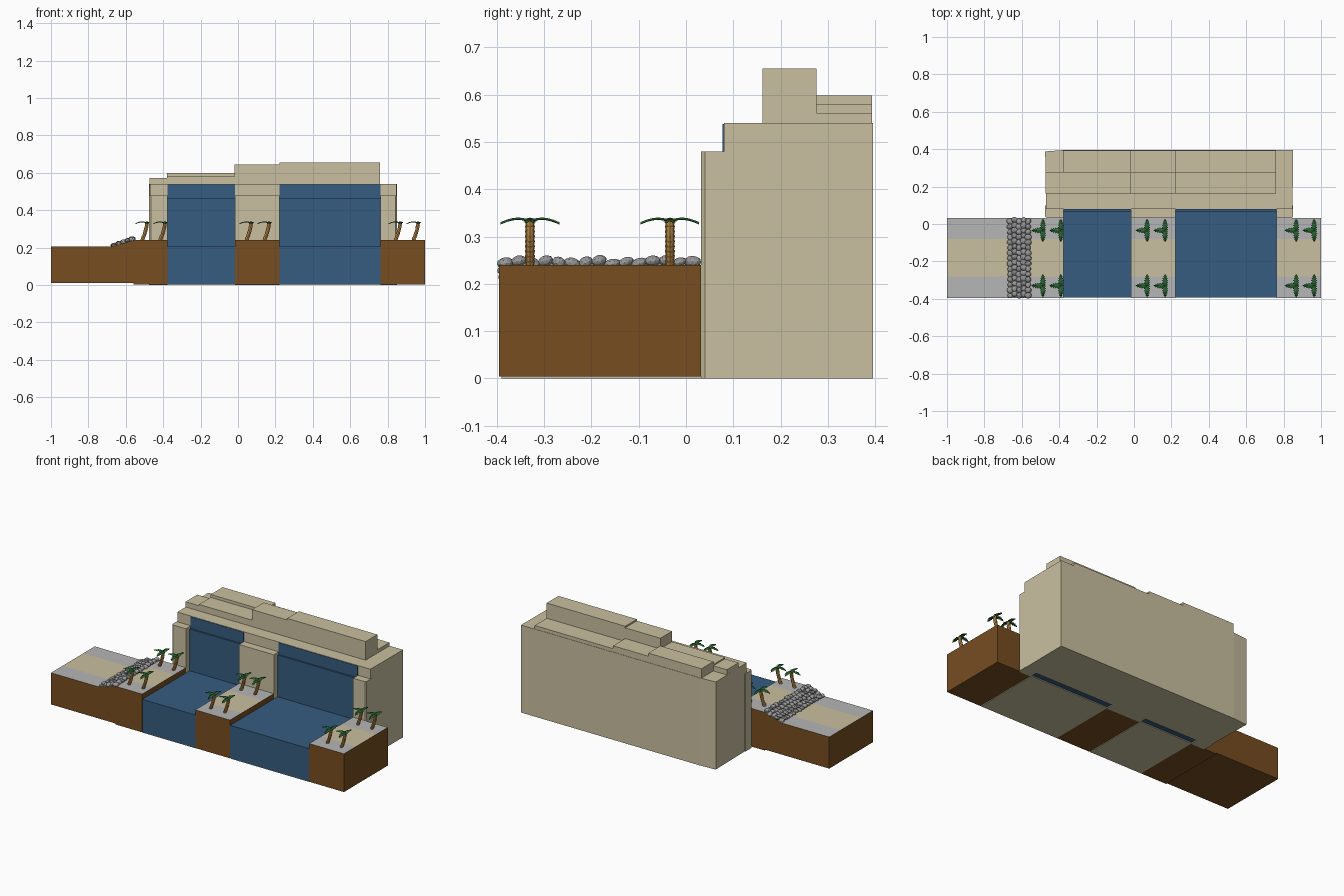
import bpy, bmesh, math, random
from mathutils import Matrix, Vector

if "Cube" in bpy.data.objects:
    bpy.data.objects.remove(bpy.data.objects["Cube"])

random.seed(4)


def material(name, rgb):
    m = bpy.data.materials.new(name)
    lin = [((c / 255 + 0.055) / 1.055) ** 2.4 for c in rgb]
    m.diffuse_color = (*lin, 1)
    m.use_nodes = True
    m.node_tree.nodes["Principled BSDF"].inputs["Base Color"].default_value = m.diffuse_color
    return m


STONE = material("sandstone", (201, 192, 160))
WATER = material("water blue", (53, 92, 128))
EARTH = material("earth brown", (119, 77, 33))
PAVING = material("paving grey", (182, 182, 182))
ROCK = material("rock grey", (152, 152, 153))
BARK = material("palm bark", (216, 160, 84))
LEAF = material("palm green", (42, 104, 52))


def add(name, bm, mats):
    bmesh.ops.recalc_face_normals(bm, faces=bm.faces)
    me = bpy.data.meshes.new(name)
    bm.to_mesh(me)
    bm.free()
    for m in mats:
        me.materials.append(m)
    ob = bpy.data.objects.new(name, me)
    bpy.context.collection.objects.link(ob)
    return ob


def prism(name, outline, z0, z1, mat):
    """Extrude an xy outline from z0 to z1."""
    bm = bmesh.new()
    low = [bm.verts.new((x, y, z0)) for x, y in outline]
    top = [bm.verts.new((x, y, z1)) for x, y in outline]
    bm.faces.new(low)
    bm.faces.new(top)
    n = len(outline)
    for i in range(n):
        j = (i + 1) % n
        bm.faces.new((low[i], low[j], top[j], top[i]))
    return add(name, bm, [mat])


def box(name, x0, x1, y0, y1, z0, z1, mat):
    return prism(name, [(x0, y0), (x1, y0), (x1, y1), (x0, y1)], z0, z1, mat)


def terrain(name, profile):
    """Extrude an xz profile along y; the top is striped paving / sand / paving."""
    bm = bmesh.new()
    rings = [[bm.verts.new((x, y, z)) for x, z in profile]
             for y in (-0.395, -0.28, -0.08, 0.032)]
    n = len(profile)
    for a, b in zip(rings, rings[1:]):
        for i in range(n):
            j = (i + 1) % n
            bm.faces.new((a[i], a[j], b[j], b[i]))
    bm.faces.new(rings[0])
    bm.faces.new(rings[-1])
    bmesh.ops.recalc_face_normals(bm, faces=bm.faces)
    for f in bm.faces:
        if f.normal.z > 0.5:
            f.material_index = 2 if -0.28 < f.calc_center_median().y < -0.08 else 1
    return add(name, bm, [EARTH, PAVING, STONE])


# Banks and the island
terrain("left_bank", [(-1, 0.01), (-1, 0.205), (-0.68, 0.205), (-0.56, 0.24),
                      (-0.378, 0.24), (-0.378, 0.004), (-0.56, 0.004), (-0.56, 0.01)])
for name, x0, x1 in (("island", -0.015, 0.222), ("right_bank", 0.763, 1.0)):
    terrain(name, [(x0, 0.004), (x0, 0.24), (x1, 0.24), (x1, 0.004)])

# Pools with stepped waterfalls
for side, x0, x1 in (("left", -0.378, -0.015), ("right", 0.222, 0.763)):
    box(side + "_pool_bed", x0, x1, -0.39, 0.04, 0, 0.005, STONE)
    box(side + "_pool", x0, x1, -0.393, 0.09, 0.005, 0.207, WATER)
    box(side + "_waterfall", x0, x1, 0.068, 0.1, 0.2, 0.465, WATER)
    box(side + "_waterfall_lip", x0, x1, 0.077, 0.1, 0.46, 0.538, WATER)

# Cliff body and front pillars
prism("cliff", [(-0.47, 0.08), (0.848, 0.08), (0.85, 0.395), (-0.38, 0.395), (-0.475, 0.388)],
      0, 0.54, STONE)
prism("left_pillar", [(-0.475, 0.04), (-0.465, 0.032), (-0.378, 0.032), (-0.378, 0.1),
                      (-0.475, 0.1)], 0, 0.48, STONE)
box("middle_pillar", -0.015, 0.222, 0.032, 0.1, 0, 0.48, STONE)
prism("right_pillar", [(0.763, 0.032), (0.843, 0.032), (0.85, 0.04), (0.85, 0.1),
                       (0.763, 0.1)], 0, 0.48, STONE)

# Stepped cliff top: x range, ridge height, rear ledge height
steps = [(-0.472, -0.38, 0.572, 0.545), (-0.38, -0.018, 0.58, 0.598),
         (-0.018, 0.222, 0.645, 0.579), (0.222, 0.758, 0.655, 0.561)]
for i, (x0, x1, ridge, rear) in enumerate(steps):
    box(f"ridge_{i}", x0, x1, 0.162, 0.276, 0.53, ridge, STONE)
    if i:
        box(f"rear_ledge_{i}", x0, x1, 0.276, 0.393, 0.53, rear, STONE)

# Boulders over the slope
bm = bmesh.new()
for col in range(5):
    for row in range(15):
        x = -0.662 + col * 0.024
        y = -0.378 + row * 0.0283 + (0.004 if col % 2 else -0.004)
        z = 0.211 + col * 0.0085 + random.uniform(-0.003, 0.004)
        s = Matrix.Diagonal((random.uniform(0.014, 0.02), random.uniform(0.015, 0.019),
                             random.uniform(0.009, 0.013), 1))
        tilt = Matrix.Rotation(random.uniform(-0.5, 0.5), 4, 'X')
        turn = Matrix.Rotation(random.uniform(-0.4, 0.4), 4, 'Z')
        bmesh.ops.create_icosphere(bm, subdivisions=2, radius=1,
                                   matrix=Matrix.Translation((x, y, z)) @ turn @ tilt @ s)
add("boulders", bm, [ROCK])

# Palm trunk: stacked flared rings along a leaning curve
bm = bmesh.new()
SEG, H = 9, 0.094


def lean(t):
    return Vector((-0.026 * (1 - t) ** 1.6, 0, H * t))


for i in range(SEG):
    a, b = lean(i / SEG), lean((i + 1) / SEG)
    d = b - a
    m = Matrix.Translation((a + b) / 2) @ d.to_track_quat('Z', 'Y').to_matrix().to_4x4()
    bmesh.ops.create_cone(bm, cap_ends=True, segments=8, radius1=0.0085, radius2=0.0108,
                          depth=d.length * 1.05, matrix=m)
trunk_ob = add("palm_trunk", bm, [BARK])

# Palm crown: three arched, saw-edged fronds
bm = bmesh.new()
N = 12
for angle in (90, 180, 270):
    rot = Matrix.Rotation(math.radians(angle), 3, 'Z')
    prev = None
    for k in range(N + 1):
        t = k / N
        r = -0.008 + 0.07 * t
        w = 0.017 * math.sin(math.pi * min(1, 0.2 + 0.8 * t)) ** 0.6 if t < 1 else 0.001
        if k % 2:
            w *= 0.5
        z = 0.094 + 0.009 * math.sin(math.pi * t * 0.95) - 0.004 * t
        row = [bm.verts.new(rot @ Vector(p)) for p in
               ((r, -w, z - 0.004), (r, 0, z), (r, w, z - 0.004), (r, 0, z - 0.005))]
        if prev:
            for i in range(4):
                j = (i + 1) % 4
                bm.faces.new((prev[i], prev[j], row[j], row[i]))
        else:
            bm.faces.new(row)
        prev = row
    bm.faces.new(prev)
crown_ob = add("palm_crown", bm, [LEAF])

# Plant the palms in groups of four
spots = [(x + dx, y) for x in (-0.487, 0.07, 0.867) for dx in (0, 0.096) for y in (-0.33, -0.034)]
for i, (x, y) in enumerate(spots):
    for src in (trunk_ob, crown_ob):
        ob = src
        if i:
            ob = bpy.data.objects.new(f"{src.name}_{i}", src.data)
            bpy.context.collection.objects.link(ob)
        ob.location = (x, y, 0.239)
